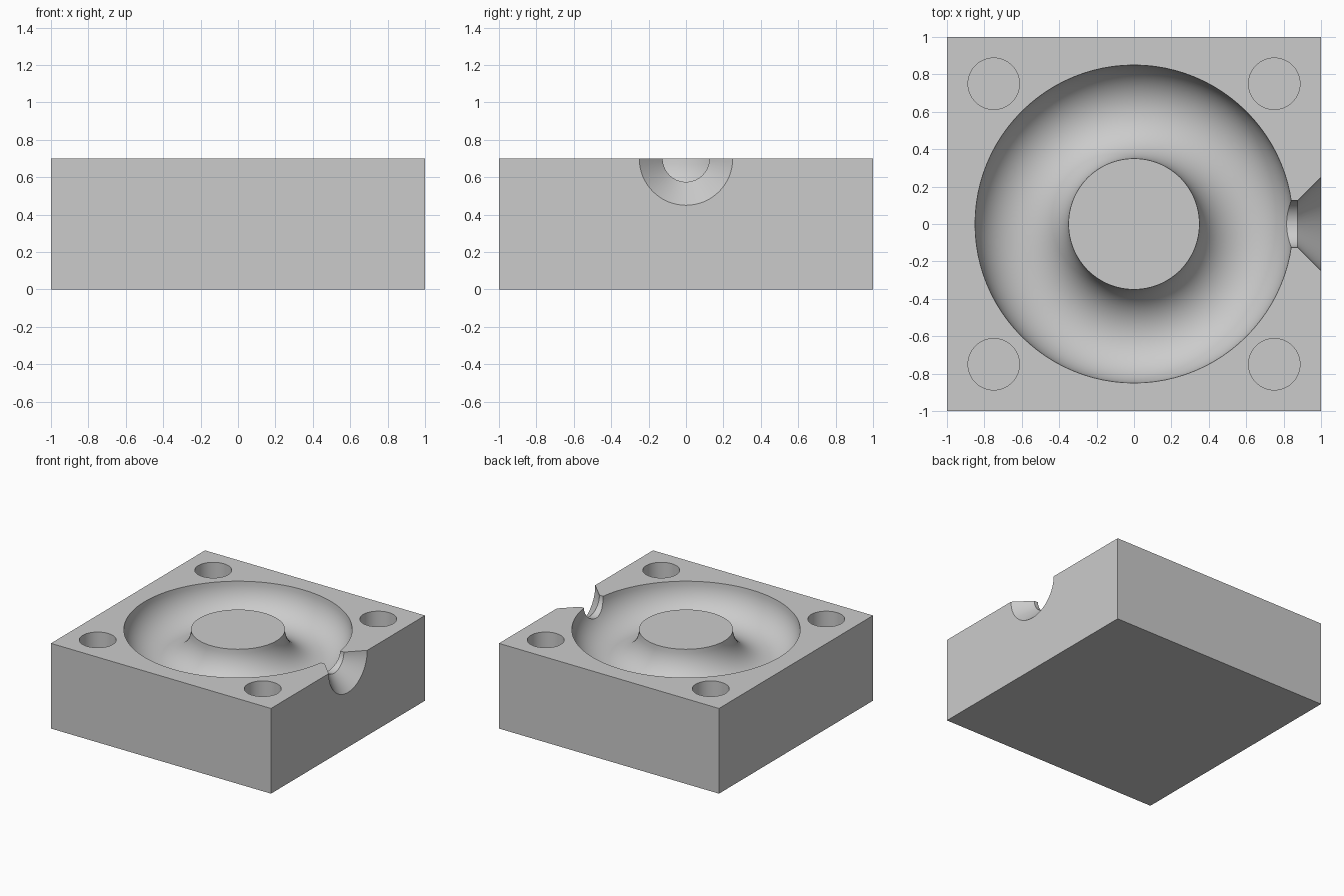
import bpy
import bmesh
import math
from mathutils import Matrix

HEIGHT = 0.70
RING_RADIUS, TUBE_RADIUS = 0.60, 0.25
PIN_OFFSET, PIN_RADIUS, PIN_DEPTH = 0.75, 0.1375, 0.25

cube = bpy.data.objects.get("Cube")
if cube:
    bpy.data.objects.remove(cube, do_unlink=True)

grey = bpy.data.materials.new("plain_grey")
grey.use_nodes = True
colour = (0.6, 0.6, 0.6, 1)
grey.diffuse_color = colour
grey.node_tree.nodes["Principled BSDF"].inputs["Base Color"].default_value = colour


def active_part(name):
    part = bpy.context.object
    part.name = name
    part.data.materials.append(grey)
    return part


def cut(body, cutter):
    """Subtract a cutter from the body and throw the cutter away."""
    cutter.hide_render = True
    mod = body.modifiers.new(cutter.name, "BOOLEAN")
    mod.operation = "DIFFERENCE"
    mod.solver = "EXACT"
    mod.object = cutter
    bpy.context.view_layer.objects.active = body
    bpy.ops.object.modifier_apply(modifier=mod.name)
    bpy.data.objects.remove(cutter, do_unlink=True)


def lathe_x(name, profile, steps):
    """Solid of revolution about the x axis from (x, radius) points."""
    bm = bmesh.new()
    rings = []
    for x, r in profile:
        ring = bmesh.ops.create_circle(
            bm, segments=steps, radius=r,
            matrix=Matrix.Translation((x, 0, HEIGHT)) @ Matrix.Rotation(math.pi / 2, 4, "Y"))
        rings.append(ring["verts"])
    for a, b in zip(rings, rings[1:]):
        for i in range(steps):
            j = (i + 1) % steps
            bm.faces.new((a[i], a[j], b[j], b[i]))
    bm.faces.new(rings[0])
    bm.faces.new(rings[-1])
    bmesh.ops.recalc_face_normals(bm, faces=bm.faces)
    mesh = bpy.data.meshes.new(name)
    bm.to_mesh(mesh)
    bm.free()
    part = bpy.data.objects.new(name, mesh)
    bpy.context.collection.objects.link(part)
    mesh.materials.append(grey)
    return part


# Solid block
bpy.ops.mesh.primitive_cube_add(size=1, location=(0, 0, HEIGHT / 2))
block = active_part("mould_block")
block.scale = (2, 2, HEIGHT)
bpy.ops.object.transform_apply(location=True, rotation=False, scale=True)

# Ring cavity: lower half of a torus
bpy.ops.mesh.primitive_torus_add(
    major_radius=RING_RADIUS, minor_radius=TUBE_RADIUS,
    major_segments=96, minor_segments=48, location=(0, 0, HEIGHT))
cut(block, active_part("ring_cavity"))

# Pouring channel: short throat opening into a funnel on the +x side
cut(block, lathe_x("pouring_channel",
                   [(0.70, 0.125), (0.875, 0.125), (1.05, 0.30)], 64))

# Blind alignment holes in the corners
for sx in (-1, 1):
    for sy in (-1, 1):
        bpy.ops.mesh.primitive_cylinder_add(
            vertices=64, radius=PIN_RADIUS, depth=2 * PIN_DEPTH,
            location=(sx * PIN_OFFSET, sy * PIN_OFFSET, HEIGHT))
        cut(block, active_part("alignment_hole"))

# Smooth curved walls, keep rims crisp
bpy.ops.object.select_all(action="DESELECT")
block.select_set(True)
bpy.context.view_layer.objects.active = block
bpy.ops.object.shade_smooth_by_angle(angle=math.radians(30))
